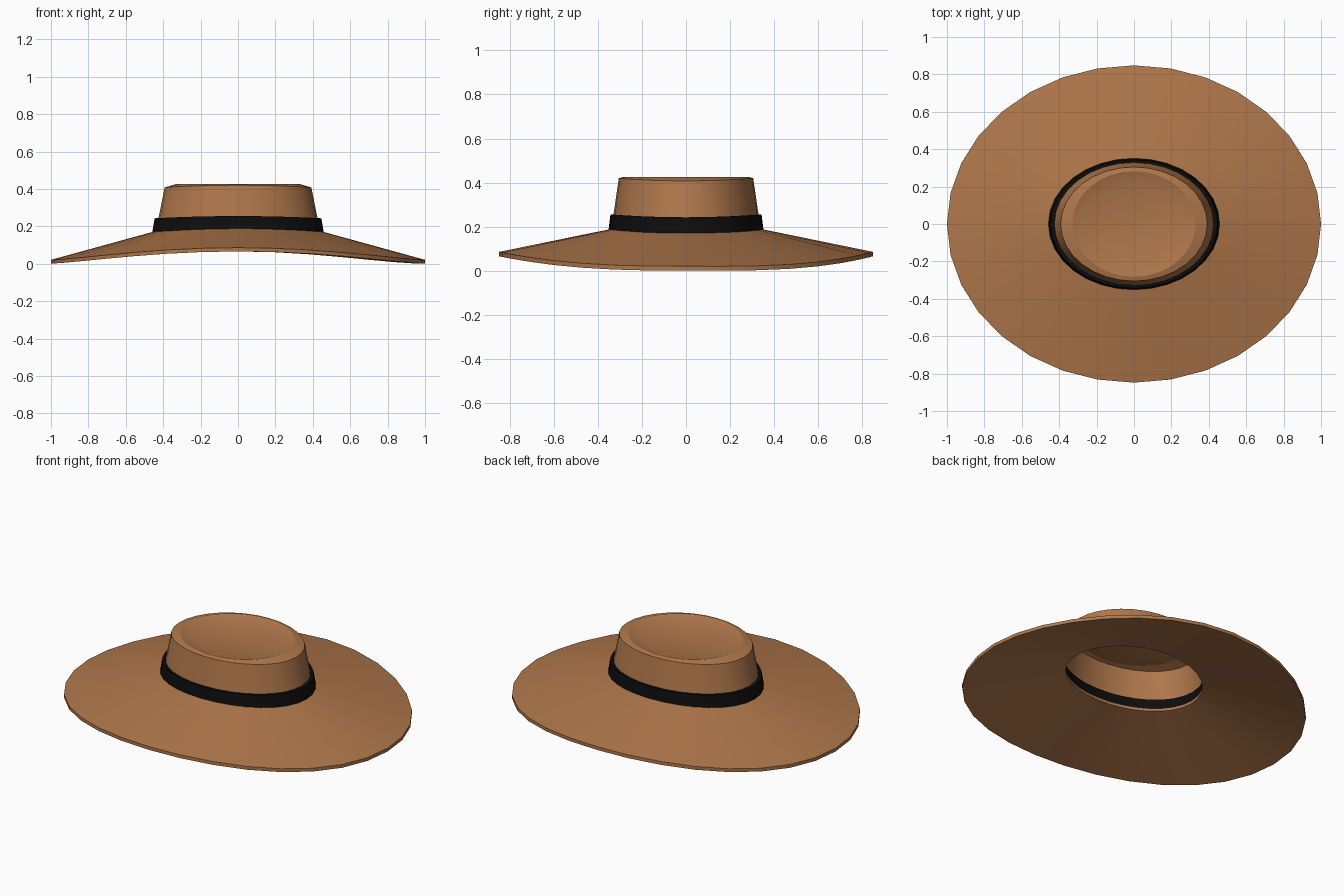
import bpy
from math import sin, cos, pi, radians

if "Cube" in bpy.data.objects:
    bpy.data.objects.remove(bpy.data.objects["Cube"])

N = 32


def material(name, rgb):
    m = bpy.data.materials.new(name)
    m.diffuse_color = (*rgb, 1)
    m.use_nodes = True
    m.node_tree.nodes["Principled BSDF"].inputs["Base Color"].default_value = m.diffuse_color
    return m


felt = material("brown_felt", (0.43, 0.185, 0.07))
ribbon = material("black_ribbon", (0.004, 0.004, 0.004))


def loft(name, rings, mat, closed=False, cap=False):
    """Join elliptical rings (rx, ry, z, lift function) from first to last."""
    verts, faces = [], []
    for rx, ry, z, lift in rings:
        for i in range(N):
            a = 2 * pi * i / N
            verts.append((rx * cos(a), ry * sin(a), z + lift(a)))
    count = len(rings)
    for r in range(count if closed else count - 1):
        s = (r + 1) % count
        for i in range(N):
            j = (i + 1) % N
            faces.append((r * N + i, r * N + j, s * N + j, s * N + i))
    if cap:
        faces.append(tuple((count - 1) * N + i for i in range(N)))
    me = bpy.data.meshes.new(name)
    me.from_pydata(verts, [], faces)
    me.materials.append(mat)
    ob = bpy.data.objects.new(name, me)
    bpy.context.collection.objects.link(ob)
    bpy.ops.object.select_all(action='DESELECT')
    ob.select_set(True)
    bpy.context.view_layer.objects.active = ob
    bpy.ops.object.shade_smooth_by_angle(angle=radians(30))
    return ob


def droop(a):
    # the brim sags at the two sides, slightly more at the back right
    dip = 0.006 * max(0, cos(a - pi / 4)) ** 4 * abs(sin(2 * a))
    return 0.065 * abs(sin(a)) ** 2.7 - dip


def arch(a):
    return 0.012 * sin(a) ** 2


def flat(a):
    return 0


# wide brim with a thin edge, open in the middle
loft("brim", [
    (0.41, 0.315, 0.165, arch),
    (1.0, 0.848, 0.001, droop),
    (1.0, 0.848, 0.021, droop),
    (0.41, 0.315, 0.183, arch),
], felt, closed=True)

# tapered crown shell with a raised lip and shallow dished top
loft("crown", [
    (0.445, 0.338, 0.175, arch),
    (0.424, 0.328, 0.25, arch),
    (0.392, 0.305, 0.408, arch),
    (0.33, 0.282, 0.426, flat),
    (0.25, 0.21, 0.402, flat),
], felt, cap=True)

# hat band wrapped around the base of the crown
loft("hat_band", [
    (0.42, 0.322, 0.171, arch),
    (0.458, 0.352, 0.171, arch),
    (0.446, 0.343, 0.243, arch),
    (0.42, 0.322, 0.243, arch),
], ribbon, closed=True)
